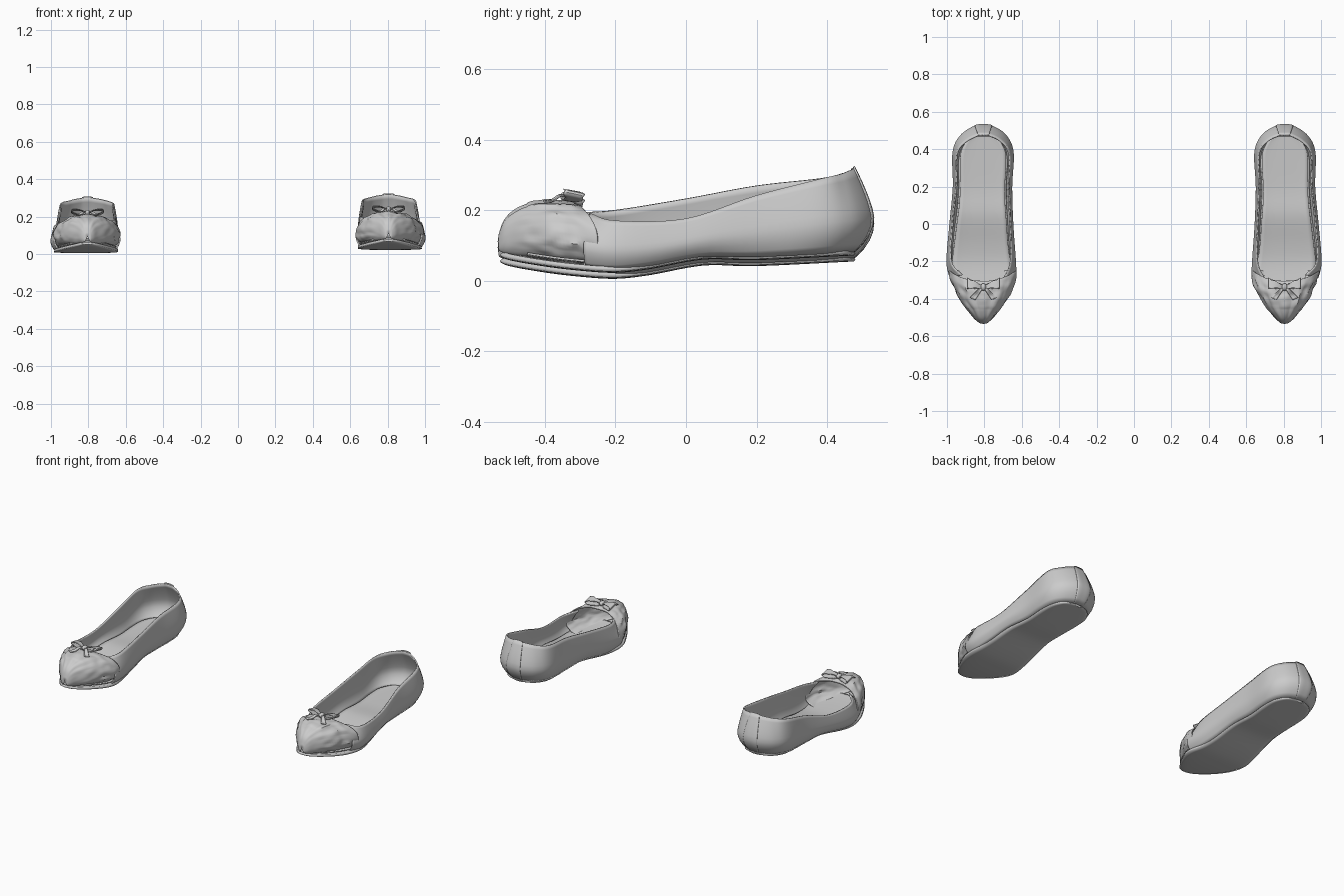
import bpy, bmesh, math
from mathutils import Vector, noise

if "Cube" in bpy.data.objects:
    bpy.data.objects.remove(bpy.data.objects["Cube"])

CENTRE = 0.805          # distance of each shoe from the middle
# upper outline at its widest: lateral (outer side positive), y, rim height, rim inset
UPPER = [(-.173, -.29, .175, .065), (-.170, -.2, .182, .025), (-.156, 0, .215, .014),
         (-.150, .2, .252, .016), (-.158, .38, .272, .022), (-.122, .47, .287, .042),
         (-.055, .518, .298, .052), (0, .527, .302, .055), (.055, .518, .298, .052),
         (.125, .467, .285, .042), (.162, .38, .270, .022), (.160, .2, .224, .016),
         (.178, 0, .158, .014), (.194, -.2, .152, .022), (.176, -.29, .172, .065)]
# bottom height along y
BASE = [(-.53, .055), (-.5, .04), (-.4, .022), (-.3, .01), (-.2, .004), (-.1, .015),
        (.05, .042), (.2, .04), (.47, .053), (.53, .055)]
# toe cap: y, inner half, outer half, top
TOE = [(-.25, .172, .186, .196), (-.3, .170, .170, .203), (-.35, .150, .148, .207),
       (-.4, .124, .126, .205), (-.45, .092, .092, .195), (-.49, .055, .057, .176),
       (-.515, .034, .036, .150), (-.528, .018, .018, .115)]
# sole outline: y, inner half, outer half
SOLE = [(-.522, .02, .02), (-.5, .05, .05), (-.45, .088, .088), (-.4, .118, .12),
        (-.33, .15, .152), (-.27, .158, .167), (-.2, .148, .172), (-.1, .135, .16),
        (0, .128, .147), (.1, .12, .134), (.2, .118, .128), (.3, .124, .13),
        (.38, .122, .125), (.43, .1, .103), (.46, .07, .072), (.475, .025, .025)]


def lookup(table, y):
    """Linear interpolation of a table keyed by its first column."""
    y = min(max(y, table[0][0]), table[-1][0])
    for a, b in zip(table, table[1:]):
        if y <= b[0]:
            f = (y - a[0]) / (b[0] - a[0])
            return [p + (q - p) * f for p, q in zip(a, b)][1:]


def spline(pts, steps):
    """Catmull-Rom through tuples of any length."""
    out = []
    for i in range(len(pts) - 1):
        p = [pts[max(0, min(len(pts) - 1, i + k))] for k in (-1, 0, 1, 2)]
        for s in range(steps):
            t = s / steps
            out.append(tuple(.5 * (2 * b + (c - a) * t + (2 * a - 5 * b + 4 * c - d) * t * t
                                   + (3 * b - a - 3 * c + d) * t ** 3) for a, b, c, d in zip(*p)))
    return out + [pts[-1]]


BASE = sorted((b[0], b[1]) for b in spline(BASE, 4))
TOE = spline(TOE, 5)
SOLE = spline(SOLE, 4)
PATH = spline(UPPER, 6)


def base(y):
    return lookup(BASE, y)[0]


def sheet(name, rows, side, thick=0.0, closed=False):
    """Skin a grid of points into one smooth, thickened object."""
    bm = bmesh.new()
    lift = .017 if side > 0 else 0
    grid = [[bm.verts.new((side * (CENTRE + u), y, z + lift)) for u, y, z in r] for r in rows]
    for r0, r1 in zip(grid, grid[1:]):
        n = len(r0)
        for j in range(n if closed else n - 1):
            k = (j + 1) % n
            bm.faces.new((r0[j], r0[k], r1[k], r1[j]))
    bmesh.ops.recalc_face_normals(bm, faces=bm.faces)
    me = bpy.data.meshes.new(name)
    bm.to_mesh(me)
    bm.free()
    ob = bpy.data.objects.new(name, me)
    bpy.context.collection.objects.link(ob)
    if thick:
        m = ob.modifiers.new("thickness", 'SOLIDIFY')
        m.thickness, m.offset = thick, 0
    bpy.ops.object.select_all(action='DESELECT')
    ob.select_set(True)
    bpy.context.view_layer.objects.active = ob
    bpy.ops.object.shade_smooth_by_angle(angle=math.radians(40))
    return ob


def wall(i0, i1, out=0.0, extra=0.0, levels=10):
    """Rows of the curved side wall along part of the outline."""
    rows = []
    for i in range(i0, i1):
        u, y, rim, inset = PATH[i]
        a, b = PATH[max(i - 1, 0)], PATH[min(i + 1, len(PATH) - 1)]
        d = Vector((b[0] - a[0], b[1] - a[1])).normalized()
        n = Vector((d.y, -d.x))                     # points inward
        low = .026 + .026 * max(0, (y - .3) / .23)
        z0 = base(y) + .012
        row = []
        for k in range(levels + 1):
            t = k / levels
            s = low * ((.4 - t) / .4) ** 2 if t < .4 else inset * ((t - .4) / .6) ** 1.35
            row.append((u + n.x * (s - out), y + n.y * (s - out), z0 + (rim + extra - z0) * t))
        rows.append(row)
    return rows


def toe_rows(seed):
    """Gathered toe cap: rounded arches that shrink to the tip."""
    rows, n = [], 48
    for i, (y, wi, wo, top) in enumerate(TOE):
        f = i / (len(TOE) - 1)
        b = base(y) + .012
        mid = b + .42 * (top - b)
        row = []
        for j in range(n + 1):
            a = math.radians(-55 + 290 * j / n)
            c, s = math.cos(a), math.sin(a)
            e = 2 / 2.3
            cu = math.copysign(abs(c) ** e, c)
            su = math.copysign(abs(s) ** e, s)
            w = wo if c > 0 else wi
            h = top - mid if s > 0 else mid - b
            # pleats fade toward the edges, with soft crumpling
            pleat = .005 * math.sin(a * 13) * max(0, s) * math.sin(math.pi * f)
            crumple = .008 * noise.noise(Vector((c * 4, y * 22 + seed, s * 4))) * math.sin(math.pi * min(1, f + .15))
            g = 1 + (pleat + crumple) / .12
            back = -.055 * max(0, s) ** 2 * (1 - f) ** 3   # curved throat edge
            row.append((w * cu * g, y + back * (1 if y > -.45 else 0), mid + h * su * g))
        rows.append(row)
    tip = rows[-1]
    c = [sum(p[k] for p in tip) / len(tip) for k in range(3)]
    rows.append([(c[0] + (p[0] - c[0]) * .03, -.531, c[2] + (p[2] - c[2]) * .03) for p in tip])
    return rows


def floor(height, scale, y0, cup):
    """Foot-shaped floor following the bottom curve."""
    rows = []
    for y, wi, wo in SOLE:
        if y < y0:
            continue
        rows.append([(((wo if t > 0 else wi) * t) * scale, y, base(y) + height + cup * t ** 4)
                     for t in [-1 + k / 6 for k in range(13)]])
    return rows


def bow_loop(s):
    """Puffed ribbon loop that widens away from the knot."""
    rows = []
    for k in range(7):
        v = k / 3 - 1
        row = []
        for j in range(20):
            a = 2 * math.pi * j / 20
            r = (1 - math.cos(a)) / 2
            w = .008 + .02 * r
            row.append((s * (.006 + .08 * r), -.335 + v * w + .018 * r + .003 * math.sin(5 * a),
                        .217 + .012 * r + .013 * math.sin(a) - .006 * v * r))
        rows.append(row)
    return rows


def bow_tail(s):
    """Short ribbon end draped over the toe."""
    rows = []
    for k in range(9):
        t = k / 8
        rows.append([(s * (.008 + .05 * t) + v * (.006 + .008 * t), -.34 - .06 * t + .3 * s * v * (.01 + .01 * t),
                      .219 - .016 * t * t + .005 * math.sin(7 * t) + .004 * v * v) for v in (-1, -.5, 0, .5, 1)])
    return rows


def knot():
    """Small wrapped knot in the middle of the bow."""
    return [[(.015 * math.cos(b) * math.sin(a), -.337 + .02 * math.cos(a),
              .222 + .015 * math.sin(b) * math.sin(a)) for b in [2 * math.pi * j / 14 for j in range(14)]]
            for a in [.05 + (math.pi - .1) * i / 8 for i in range(9)]]


for side, label in ((-1, "left"), (1, "right")):
    sheet(label + "_upper", wall(0, len(PATH)), side, .008)
    mid = len(PATH) // 2
    sheet(label + "_heel_tab", wall(mid - 5, mid + 6, .004, .004), side, .006)
    sheet(label + "_toe_cap", toe_rows(3 + side), side, .006)
    sheet(label + "_sole", floor(.008, 1.03, -1, .004), side, .014)
    sheet(label + "_insole", floor(.026, .97, -.46, .004), side, .006)
    for s, which in ((-1, "inner"), (1, "outer")):
        sheet(f"{label}_bow_loop_{which}", bow_loop(s), side, .004, True)
        sheet(f"{label}_bow_tail_{which}", bow_tail(s), side, .004)
    sheet(label + "_bow_knot", knot(), side, 0, True)
